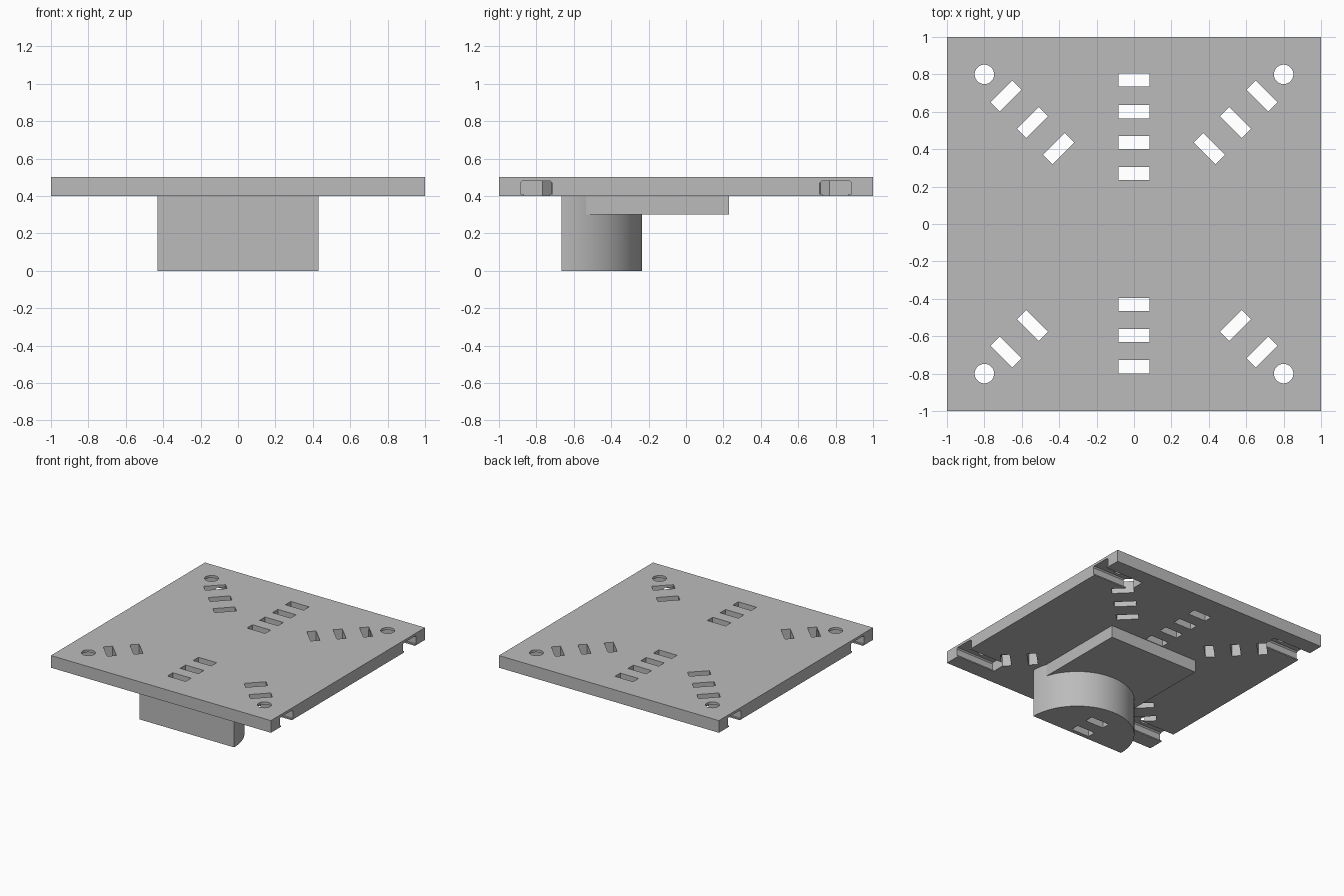
import bpy, bmesh
from math import pi, cos, sin, radians
from mathutils import Matrix, Vector

if "Cube" in bpy.data.objects:
    bpy.data.objects.remove(bpy.data.objects["Cube"])

grey = bpy.data.materials.new("plain grey")
grey.use_nodes = True
colour = (0.5, 0.5, 0.5, 1)
grey.diffuse_color = colour
grey.node_tree.nodes["Principled BSDF"].inputs["Base Color"].default_value = colour


def make_object(name, bm):
    bmesh.ops.recalc_face_normals(bm, faces=bm.faces)
    mesh = bpy.data.meshes.new(name)
    bm.to_mesh(mesh)
    bm.free()
    mesh.materials.append(grey)
    obj = bpy.data.objects.new(name, mesh)
    bpy.context.collection.objects.link(obj)
    return obj


def add_prism(bm, points, direction):
    """Extrude a flat outline along a direction."""
    face = bm.faces.new([bm.verts.new(p) for p in points])
    new = bmesh.ops.extrude_face_region(bm, geom=[face])["geom"]
    bmesh.ops.translate(bm, vec=direction,
                        verts=[v for v in new if isinstance(v, bmesh.types.BMVert)])


def add_box(bm, lo, hi):
    lo, hi = Vector(lo), Vector(hi)
    matrix = Matrix.Translation((lo + hi) / 2) @ Matrix.Diagonal((*(hi - lo), 1))
    bmesh.ops.create_cube(bm, size=1, matrix=matrix)


def cut(obj, cutter):
    mod = obj.modifiers.new("cut", 'BOOLEAN')
    mod.operation = 'DIFFERENCE'
    mod.solver = 'EXACT'
    mod.object = cutter
    bpy.context.view_layer.objects.active = obj
    bpy.ops.object.modifier_apply(modifier=mod.name)


# mounting plate
bm = bmesh.new()
add_box(bm, (-1, -1, 0.4), (1, 1, 0.5))
plate = make_object("mounting_plate", bm)

# half-round boss with its flat side to the front
FLAT, RADIUS = -0.665, 0.43
bm = bmesh.new()
arc = [(RADIUS * cos(pi * i / 64), FLAT + RADIUS * sin(pi * i / 64), 0) for i in range(65)]
add_prism(bm, arc, (0, 0, 0.4))
boss = make_object("half_round_boss", bm)

# thin pad running back from the boss
bm = bmesh.new()
add_box(bm, (-0.41, -0.535, 0.3), (0.41, 0.23, 0.4))
pad = make_object("support_pad", bm)

# vent slots: a middle row and diagonal rows facing each corner
bm = bmesh.new()
slots = [(0, y, 0) for y in (0.77, 0.6, 0.435, 0.27, -0.43, -0.597, -0.763)]
for side in (-1, 1):
    slots += [(side * d, d, side * -45) for d in (0.403, 0.543, 0.685)]
    slots += [(side * d, -d, side * 45) for d in (0.543, 0.685)]
for x, y, angle in slots:
    matrix = (Matrix.Translation((x, y, 0.3)) @ Matrix.Rotation(radians(angle), 4, 'Z')
              @ Matrix.Diagonal((0.166, 0.07, 1, 1)))
    bmesh.ops.create_cube(bm, size=1, matrix=matrix)
slot_cutter = make_object("slot_cutter", bm)

# screw holes
bm = bmesh.new()
for x in (-0.8, 0.8):
    for y in (-0.8, 0.8):
        bmesh.ops.create_cone(bm, cap_ends=True, segments=40, radius1=0.052, radius2=0.052,
                              depth=0.4, matrix=Matrix.Translation((x, y, 0.45)))
hole_cutter = make_object("hole_cutter", bm)

# lipped channels under the holes, open at the side edges
bm = bmesh.new()
half = [(0.07, 0.35), (0.07, 0.41), (0.085, 0.41), (0.085, 0.47), (0.075, 0.48)]
profile = half + [(-y, z) for y, z in reversed(half)]
for side in (-1, 1):
    for yc in (-0.8, 0.8):
        add_prism(bm, [(side * 0.65, yc + y, z) for y, z in profile], (side * 0.4, 0, 0))
channel_cutter = make_object("channel_cutter", bm)

for obj in (plate, boss, pad):
    cut(obj, slot_cutter)
cut(plate, channel_cutter)
cut(plate, hole_cutter)
for helper in (slot_cutter, hole_cutter, channel_cutter):
    bpy.data.objects.remove(helper)

# smooth curved walls, crisp edges
for obj in (plate, boss, pad):
    bpy.ops.object.select_all(action='DESELECT')
    obj.select_set(True)
    bpy.context.view_layer.objects.active = obj
    bpy.ops.object.shade_smooth_by_angle(angle=radians(30))
